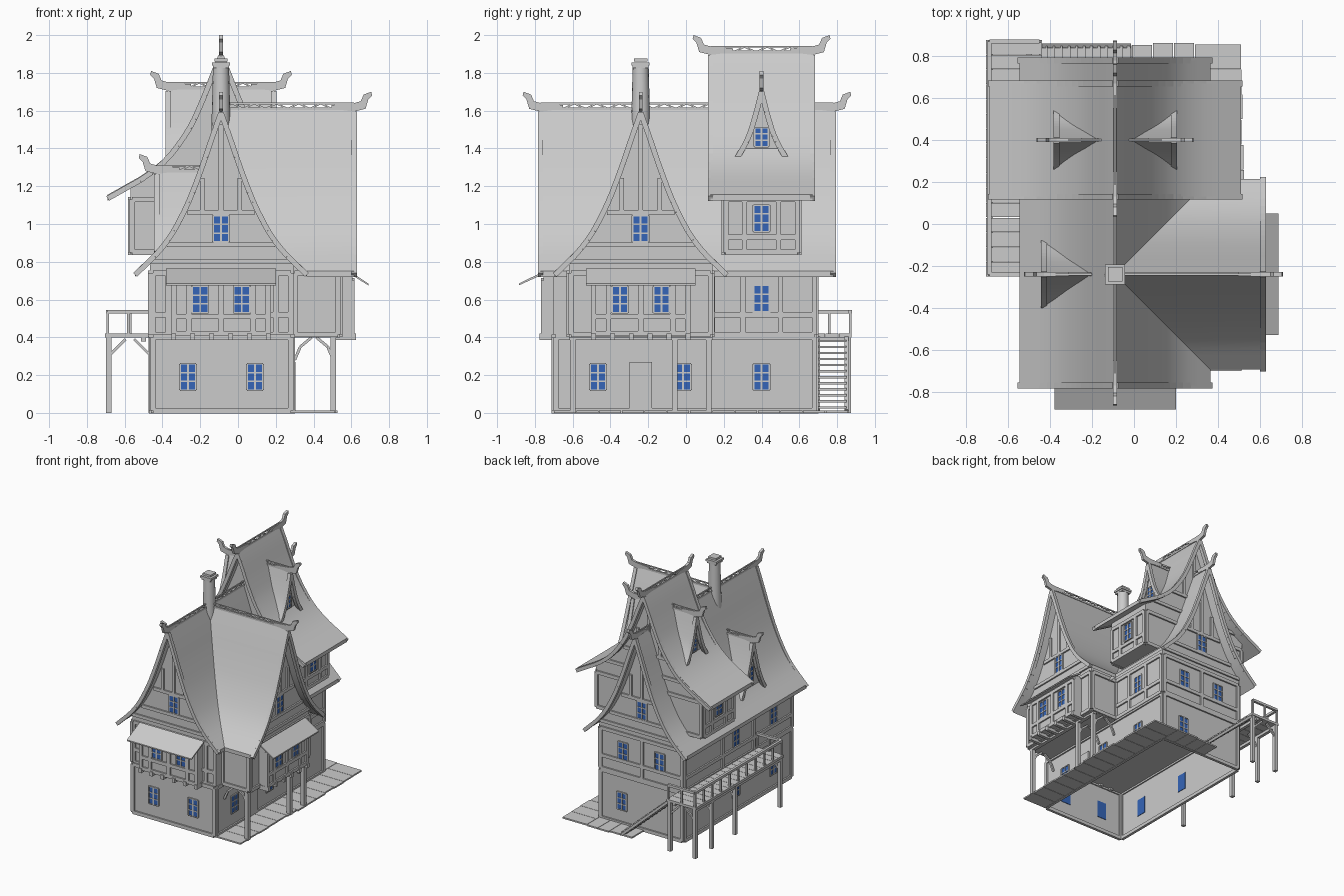
import bpy, bmesh, math, random
from mathutils import Vector

random.seed(4)
if "Cube" in bpy.data.objects:
    bpy.data.objects.remove(bpy.data.objects["Cube"])

def material(name, rgb):
    m = bpy.data.materials.new(name)
    m.use_nodes = True
    m.diffuse_color = (*rgb, 1)
    m.node_tree.nodes["Principled BSDF"].inputs["Base Color"].default_value = (*rgb, 1)
    return m

GREY = material("plain_grey", (0.6, 0.6, 0.6))
BLUE = material("window_blue", (0.035, 0.13, 0.48))

def finish(bm, name, mat=GREY, smooth=False):
    bmesh.ops.recalc_face_normals(bm, faces=bm.faces)
    me = bpy.data.meshes.new(name)
    bm.to_mesh(me)
    bm.free()
    ob = bpy.data.objects.new(name, me)
    me.materials.append(mat)
    bpy.context.collection.objects.link(ob)
    if smooth:
        bpy.ops.object.select_all(action='DESELECT')
        ob.select_set(True)
        bpy.context.view_layer.objects.active = ob
        bpy.ops.object.shade_smooth_by_angle(angle=math.radians(25))
    return ob

def extrude(bm, pts, axis, t0, t1, shear=None):
    # Profile of (across, z) swept along x or y; shear gives a valley-cut start
    def at(u, t, z):
        return bm.verts.new((u, t, z) if axis == 'y' else (t, u, z))
    a = [at(u, t0 + (abs(u - shear) if shear is not None else 0), z) for u, z in pts]
    b = [at(u, t1, z) for u, z in pts]
    for i in range(len(pts)):
        j = (i + 1) % len(pts)
        bm.faces.new((a[i], a[j], b[j], b[i]))
    bm.faces.new(b)
    if shear is None:
        bm.faces.new(a)

def bar(bm, a, b, w=0.025):
    # Square beam between two points
    a, b = Vector(a), Vector(b)
    d = (b - a).normalized()
    s = d.cross(Vector((0, 0, 1)))
    s = s.normalized() if s.length > 1e-4 else Vector((1, 0, 0))
    t = s.cross(d)
    ends = [[bm.verts.new(p + (s * i + t * j) * w / 2) for i, j in ((-1, -1), (1, -1), (1, 1), (-1, 1))] for p in (a, b)]
    for i in range(4):
        j = (i + 1) % 4
        bm.faces.new((ends[0][i], ends[0][j], ends[1][j], ends[1][i]))
    bm.faces.new(ends[0])
    bm.faces.new(ends[1])

def box(bm, x0, x1, y0, y1, z0, z1):
    extrude(bm, [(x0, z0), (x1, z0), (x1, z1), (x0, z1)], 'y', y0, y1)

def plate(bm, side, p, u0, u1, z0, z1, o0=-0.01, o1=0.012):
    # Box on a wall: u runs along the wall, o is the distance outward
    s = -1 if side in ('front', 'left') else 1
    lo, hi = sorted((p + s * o0, p + s * o1))
    if side in ('front', 'back'):
        box(bm, u0, u1, lo, hi, z0, z1)
    else:
        box(bm, lo, hi, u0, u1, z0, z1)

def soften(pts):
    for _ in range(2):
        out = [pts[0]]
        for (a, b), (c, d) in zip(pts, pts[1:]):
            out += [(a * .75 + c * .25, b * .75 + d * .25), (a * .25 + c * .75, b * .25 + d * .75)]
        pts = out + [pts[-1]]
    return pts

def lookup(pairs, v):
    for (a, b), (c, d) in zip(pairs, pairs[1:]):
        if a <= v <= c:
            return b + (d - b) * (v - a) / (c - a)
    return pairs[-1][1]

def height(prof, d):
    return lookup(prof, d)

def half(prof, z):
    return lookup([(h, d) for d, h in reversed(prof)], z)

MAIN = soften([(0, 1.61), (.05, 1.47), (.1, 1.32), (.18, 1.11), (.29, .91), (.455, .75)])
TOWER = soften([(0, 1.91), (.04, 1.82), (.09, 1.69), (.17, 1.51), (.325, 1.31), (.6, 1.155)])
HIGH_DORMER = soften([(0, 1.72), (.03, 1.6), (.07, 1.47), (.135, 1.36)])
LOW_DORMER = soften([(0, 1.28), (.03, 1.16), (.08, 1.0), (.148, .87)])
HORN = [(-.12, 0), (0, -.015), (.06, 0), (.075, .05), (.095, .07), (.09, .09),
        (.05, .075), (.035, .04), (0, .03), (-.12, .02)]

glass, timber = bmesh.new(), bmesh.new()

def window(side, p, u, z, w=.085, h=.14):
    plate(glass, side, p, u - w / 2, u + w / 2, z - h / 2, z + h / 2, -.004, .006)
    for k in (-1, 0, 1):
        x = u + k * w / 2
        plate(timber, side, p, x - .005, x + .005, z - h / 2, z + h / 2, 0, .01)
    for k in range(4):
        y = z - h / 2 + k * h / 3
        plate(timber, side, p, u - w / 2, u + w / 2, y - .004, y + .004, 0, .01)

def framing(side, p, u0, u1, z0, z1, posts=(), rails=()):
    for u in (u0, u1, *posts):
        plate(timber, side, p, u - .014, u + .014, z0, z1)
    for z in (z0, z1, *rails):
        plate(timber, side, p, u0, u1, z - .014, z + .014)

def both(prof, c, drop=0):
    return [(c - d, z - drop) for d, z in reversed(prof)] + [(c + d, z - drop) for d, z in prof[1:]]

def roof(name, prof, axis, c, t0, t1, ends, shear=None):
    bm = bmesh.new()
    top = both(prof, c)
    extrude(bm, top + both(prof, c, .03)[::-1], axis, t0, t1, shear)
    finish(bm, name, smooth=True)
    bm, z = bmesh.new(), prof[0][1]
    at = (lambda u, t, h: (u, t, h)) if axis == 'y' else (lambda u, t, h: (t, u, h))
    # Bargeboards and horned ridge ends
    for t, s in ends:
        for (u, h), (v, k) in zip(top, top[1:]):
            bar(bm, at(u, t, h - .02), at(v, t, k - .02), .028)
        extrude(bm, [(t + s * a, z + b) for a, b in HORN], 'x' if axis == 'y' else 'y', c - .01, c + .01)
    # Lattice along the ridge
    n = max(3, round((t1 - t0) / .06))
    step = (t1 - t0) / n
    bar(bm, at(c, t0, z + .028), at(c, t1, z + .028), .009)
    bar(bm, at(c, t0, z), at(c, t1, z), .015)
    for i in range(n):
        a, b = t0 + i * step, t0 + (i + 1) * step
        bar(bm, at(c, a, z + (i % 2) * .028), at(c, b, z + (1 - i % 2) * .028), .009)
    finish(bm, name + "_trim")

def house(name, prof, axis, c, w, z0, t0, t1):
    inner = [(0, prof[0][1])] + [q for q in prof if 0 < q[0] < w] + [(w, height(prof, w))]
    bm = bmesh.new()
    extrude(bm, [(c - w, z0)] + both(inner, c, .02) + [(c + w, z0)], axis, t0, t1)
    finish(bm, name)

def gable_trim(side, p, c, prof, rails, post_z):
    for z in rails:
        h = half(prof, z) - .03
        plate(timber, side, p, c - h, c + h, z - .013, z + .013)
    for d in (-.1, 0, .1):
        plate(timber, side, p, c + d - .012, c + d + .012, post_z, height(prof, abs(d)) - .08)

CX, WY = -.085, -.24
# Ground floor shell, open underneath
bm = bmesh.new()
box(bm, -.46, .29, -.7, .69, 0, .4)
bmesh.ops.delete(bm, geom=[f for f in bm.faces if f.calc_center_median().z < .01], context='FACES')
finish(bm, "ground_floor")

# Upper bodies and roofs
house("main_body", MAIN, 'y', CX, .38, .4, -.69, .69)
house("side_wing", MAIN, 'x', WY, .38, .4, 0, .54)
house("tower_body", TOWER, 'y', -.09, .48, .84, .2, .6)
roof("main_roof", MAIN, 'y', -.09, -.77, .78, [(-.77, -1), (.78, 1)])
roof("wing_roof", MAIN, 'x', WY, -.09, .615, [(.615, 1)], shear=WY)
roof("tower_roof", TOWER, 'y', -.09, .13, .67, [(.13, -1), (.67, 1)])

# Dormers
def dormer(name, prof, s, y, x_in, x_out, wz, wh):
    roof(name + "_roof", prof, 'x', y, min(x_in, x_out), max(x_in, x_out), [(x_out, s)])
    wall = x_out - s * .025
    house(name + "_wall", prof, 'x', y, prof[-1][0] * .85, prof[-1][1] - .02, min(x_in, wall), max(x_in, wall))
    window('right' if s > 0 else 'left', wall, y, wz, .075, wh)

dormer("tower_dormer_left", HIGH_DORMER, 1, .4, -.03, .19, 1.46, .1)
dormer("tower_dormer_right", HIGH_DORMER, -1, .4, -.15, -.37, 1.46, .1)
dormer("low_dormer", LOW_DORMER, -1, WY, -.2, -.43, 1.0, .12)

# Bays with awnings on the front and the wing
def bay(side, p, c, q):
    bm = bmesh.new()
    plate(bm, side, p, c - .26, c + .26, .41, .74, -.02, .065)
    finish(bm, side + "_bay")
    bm, s = bmesh.new(), -1 if side == 'front' else 1
    a, b = p + s * .03, q
    extrude(bm, [(a, .765), (b, .685), (b, .675), (a, .75)], 'x' if side == 'front' else 'y', c - .29, c + .29)
    finish(bm, side + "_awning")
    f = p + s * .065
    framing(side, f, c - .25, c + .25, .42, .7, (c - .17, c, c + .17), (.51,))
    for k in range(6):
        u = c - .25 + k * .1
        plate(timber, side, p, u - .013, u + .013, .385, .42, -.02, .085)
    for d in (-.11, .11):
        window(side, f, c + d, .6)

bay('front', -.69, -.09, -.885)
bay('right', .54, WY, .69)

# Wall framing, floor by floor
for side, p, u0, u1 in (('front', -.7, -.45, .28), ('back', .69, -.45, .28),
                        ('left', -.46, -.69, .68), ('right', .29, -.69, .68)):
    framing(side, p, u0, u1, .012, .4)
for side, p, u0, u1, posts in (('front', -.69, -.45, .28, (-.37, .2)), ('back', .69, -.45, .28, (-.09,)),
                               ('left', -.465, -.69, .68, (-.2, .2)), ('right', .295, .14, .68, (.3, .5))):
    framing(side, p, u0, u1, .415, .74, posts, (.52,))
framing('right', .54, -.61, .13, .415, .74)
framing('front', -.62, .3, .53, .415, .74)
framing('back', .14, .3, .53, .415, .74)
for side, p in (('left', -.57), ('right', .39)):
    framing(side, p, .21, .59, .85, 1.13, (.31, .49), (.93,))
    window(side, p, .4, 1.03)
for side, p in (('front', .2), ('back', .6)):
    framing(side, p, -.56, .38, .85, 1.13)
gable_trim('front', -.69, -.09, MAIN, (.8, .89, 1.06), 1.06)
gable_trim('back', .69, -.09, MAIN, (.8, .89, 1.06), 1.06)
gable_trim('right', .54, WY, MAIN, (.8, .89, 1.06), 1.06)
gable_trim('back', .6, -.09, TOWER, (1.25, 1.4), 1.4)

# Windows
for side, p, spots in (
        ('front', -.7, ((-.265, .19), (.09, .19))),
        ('front', -.69, ((-.09, .975),)),
        ('back', .69, ((-.09, .975), (-.25, .6), (.08, .6), (.09, .19))),
        ('right', .29, ((-.465, .19), (-.015, .19), (.4, .19), (.4, .605))),
        ('right', .54, ((WY, .975),)),
        ('left', -.46, ((.02, .6), (-.46, .6), (.02, .19), (-.46, .19)))):
    for u, z in spots:
        window(side, p, u, z)

# Door, porch posts with knee braces
plate(timber, 'right', .29, -.3, -.18, .01, .27, 0, .015)
for y in (-.6, -.06, .12):
    bar(timber, (.505, y, 0), (.505, y, .41), .03)
    for x, s in ((.505, -1), (.3, 1)):
        bar(timber, (x, y, .28), (x + s * .03, y, .35), .015)
        bar(timber, (x + s * .03, y, .35), (x + s * .09, y, .4), .015)
bar(timber, (.505, -.62, .4), (.505, .14, .4), .03)
finish(timber, "timber_framing")
finish(glass, "window_panes", BLUE)

# Chimney
bm = bmesh.new()
r = bmesh.ops.create_cone(bm, cap_ends=True, segments=16, radius1=.055, radius2=.042, depth=.5)
bmesh.ops.translate(bm, verts=r['verts'], vec=(-.09, WY, 1.6))
finish(bm, "chimney_shaft", smooth=True)
bm = bmesh.new()
for w, z in ((.042, 1.825), (.048, 1.84), (.035, 1.86)):
    box(bm, -.09 - w, -.09 + w, WY - w, WY + w, z, z + .016)
finish(bm, "chimney_cap")

# Raised walkway with railing
bm = bmesh.new()
for k in range(16):
    y = -.25 + k * .0706
    box(bm, -.705, -.44 if y > .66 else -.46, y, y + .068, .4, .42)
for x in (-.685, -.5):
    bar(bm, (x, -.25, .39), (x, .87, .39))
finish(bm, "walkway_deck")
bm = bmesh.new()
for x, y in ((-.685, -.23), (-.685, .35), (-.685, .65), (-.685, .86), (-.46, .86)):
    bar(bm, (x, y, 0), (x, y, .4), .028)
    bar(bm, (x, y, .3), (x + (.09 if x < -.6 else -.09), y, .39), .014)
corners = [(-.47, -.24), (-.69, -.24), (-.69, .87), (-.45, .87)]
for (a, b), (c, d) in zip(corners, corners[1:]):
    bar(bm, (a, b, .535), (c, d, .535), .02)
    n = round((abs(c - a) + abs(d - b)) / .11)
    for k in range(n + 1):
        x, y = a + (c - a) * k / n, b + (d - b) * k / n
        bar(bm, (x, y, .41), (x, y, .535), .014)
finish(bm, "walkway_posts_and_railing")

# Stairs
bm = bmesh.new()
for y in (.7, .85):
    bar(bm, (-.45, y, .4), (-.02, y, .01), .02)
for k in range(12):
    x, z = -.44 + k * .036, .375 - k * .032
    box(bm, x - .012, x + .028, .7, .85, z, z + .012)
finish(bm, "stairs")

# Plank paving
bm = bmesh.new()
for k in range(13):
    y = -.7 + k * .12
    box(bm, .29, .52 + random.uniform(-.012, .008), y, y + .117, 0, .012)
for k in range(4):
    x = -.11 + k * .1
    box(bm, x, x + .097, .69, .86 + random.uniform(-.01, .005), 0, .012)
finish(bm, "plank_paving")
